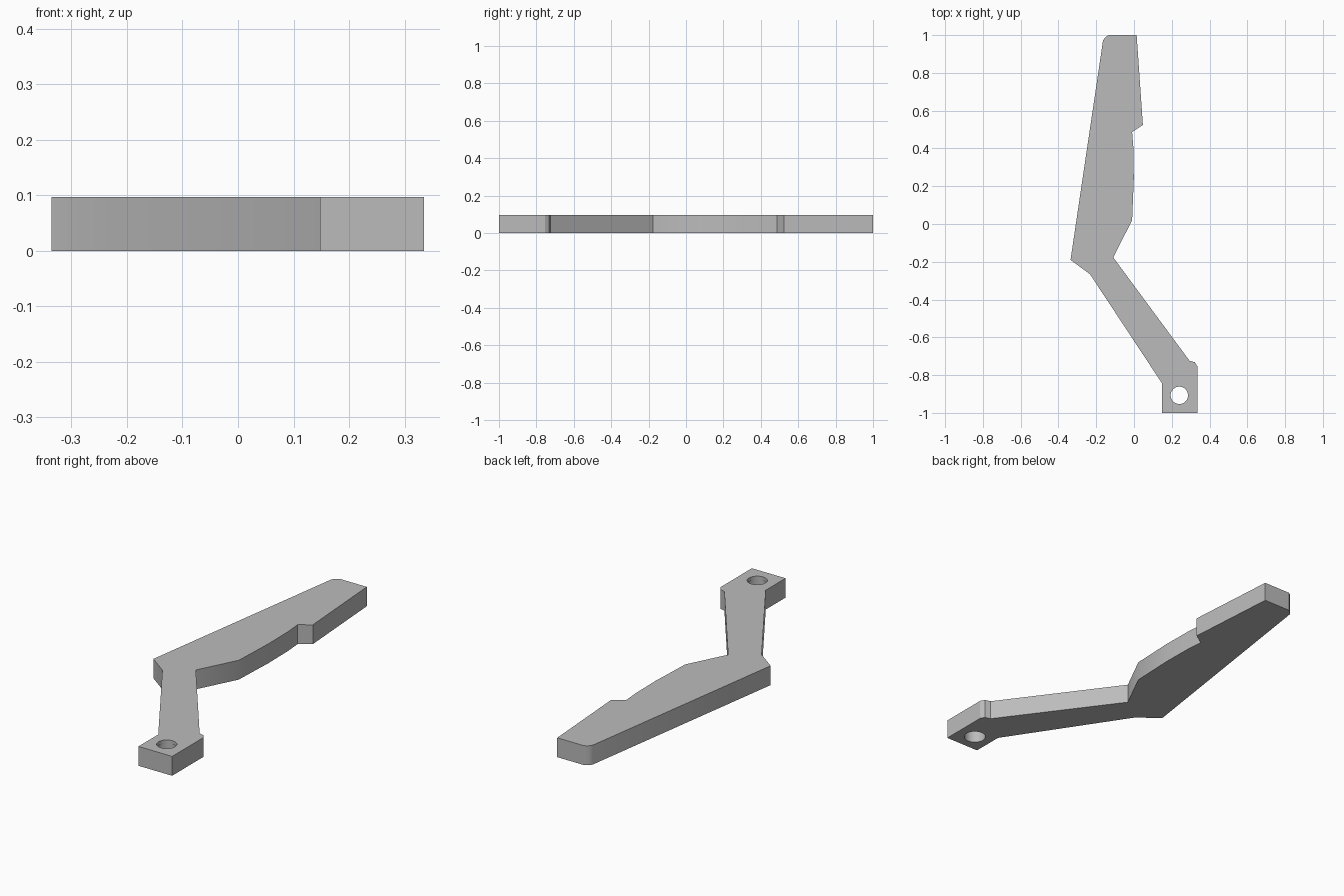
import bpy
import bmesh
from math import radians

cube = bpy.data.objects.get("Cube")
if cube:
    bpy.data.objects.remove(cube, do_unlink=True)

THICKNESS = 0.097
HOLE = (0.24, -0.907)

grey = bpy.data.materials.new("plain grey")
grey.use_nodes = True
colour = (0.5, 0.5, 0.5, 1)
grey.diffuse_color = colour
grey.node_tree.nodes["Principled BSDF"].inputs["Base Color"].default_value = colour

# Flat outline of the bent lever, clockwise from the tip
outline = [
    (-0.135, 1), (0.014, 1), (0.047, 0.525), (-0.01, 0.487),      # tip and notch
    (-0.003, 0.4), (-0.001, 0.24), (-0.01, 0.02), (-0.11, -0.177),  # grip edge
    (0.294, -0.724), (0.322, -0.732), (0.335, -0.753),            # arm to eye
    (0.335, -1), (0.148, -1), (0.148, -0.843),                    # square eye block
    (-0.233, -0.266), (-0.336, -0.19),                            # elbow
    (-0.164, 0.972), (-0.153, 0.988),                             # long back edge
]

bm = bmesh.new()
base = bm.faces.new([bm.verts.new((x, y, 0)) for x, y in outline])
top = bmesh.ops.extrude_face_region(bm, geom=[base])["geom"]
bmesh.ops.translate(bm, vec=(0, 0, THICKNESS),
                    verts=[v for v in top if isinstance(v, bmesh.types.BMVert)])
bmesh.ops.recalc_face_normals(bm, faces=bm.faces)
mesh = bpy.data.meshes.new("lever")
bm.to_mesh(mesh)
bm.free()
lever = bpy.data.objects.new("lever", mesh)
bpy.context.collection.objects.link(lever)
mesh.materials.append(grey)


def drill(radius, z_low, z_high):
    """Cut a round hole through the eye block between two heights."""
    bpy.ops.mesh.primitive_cylinder_add(
        vertices=40, radius=radius, depth=z_high - z_low,
        location=(*HOLE, (z_low + z_high) / 2))
    cutter = bpy.context.object
    cutter.name = "hole_cutter"
    cutter.hide_render = True
    cutter.data.materials.append(grey)
    cut = lever.modifiers.new("hole", "BOOLEAN")
    cut.operation = "DIFFERENCE"
    cut.solver = "EXACT"
    cut.object = cutter
    bpy.ops.object.select_all(action="DESELECT")
    lever.select_set(True)
    bpy.context.view_layer.objects.active = lever
    bpy.ops.object.modifier_apply(modifier=cut.name)
    bpy.data.objects.remove(cutter, do_unlink=True)


# Pivot hole, slightly wider beneath a thin top lip
drill(0.046, -0.1, 0.2)
drill(0.051, -0.1, 0.078)

bpy.ops.object.shade_smooth_by_angle(angle=radians(30))
